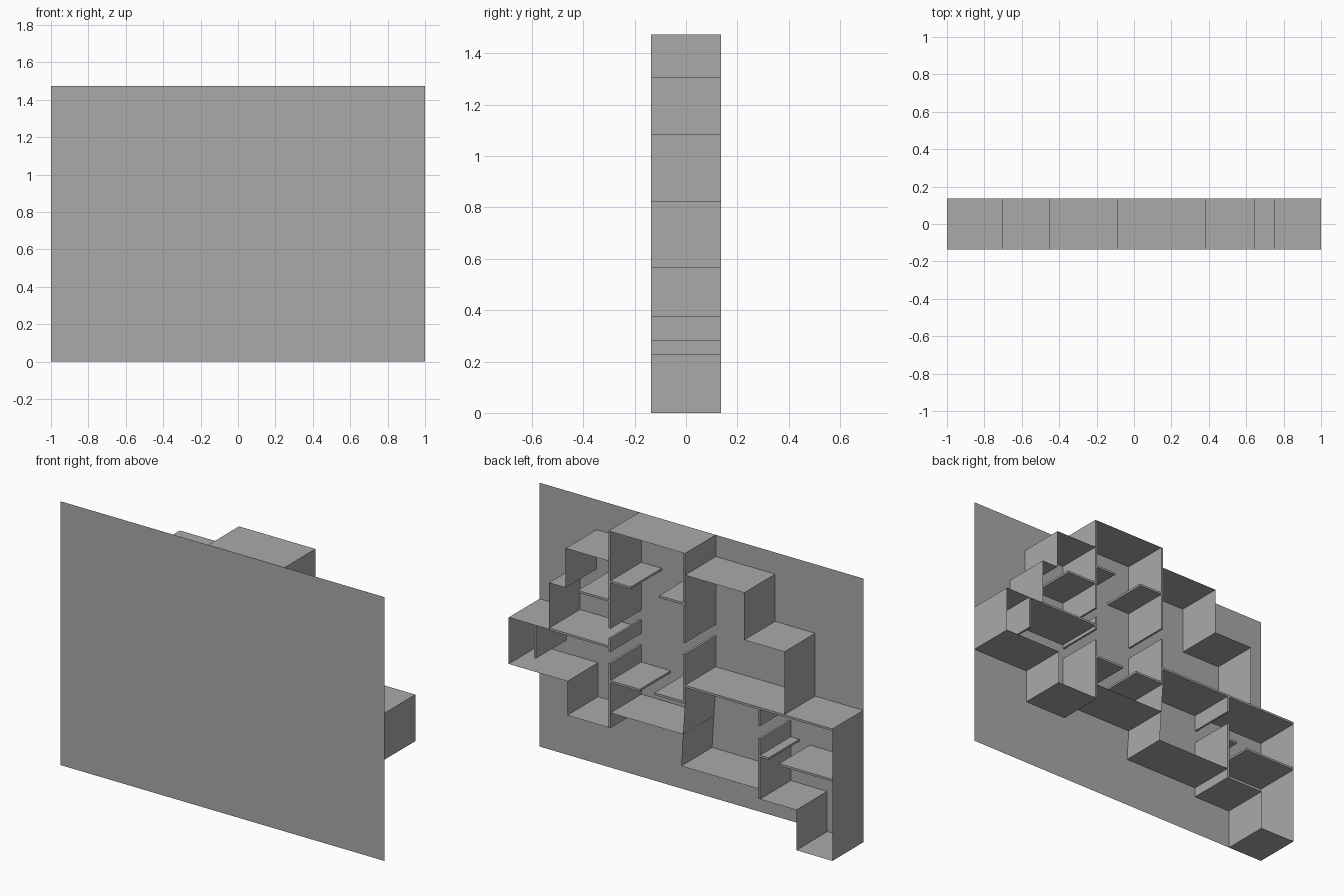
import bpy, bmesh

cube = bpy.data.objects.get("Cube")
if cube:
    bpy.data.objects.remove(cube, do_unlink=True)

DEPTH = 0.136   # half depth of every wall and floor
THICK = 0.012   # thickness of dividers and ledges
TOP = 1.473

grey = bpy.data.materials.new("plain grey")
grey.use_nodes = True
colour = (0.4, 0.4, 0.4, 1)
grey.diffuse_color = colour
grey.node_tree.nodes["Principled BSDF"].inputs["Base Color"].default_value = colour


def finish(name, bm):
    mesh = bpy.data.meshes.new(name)
    bm.to_mesh(mesh)
    bm.free()
    mesh.materials.append(grey)
    obj = bpy.data.objects.new(name, mesh)
    bpy.context.collection.objects.link(obj)
    return obj


def shell(name, path):
    """Extrude an x-z path through the depth as a thin sheet."""
    bm = bmesh.new()
    rows = [[bm.verts.new((x, y, z)) for x, z in path] for y in (-DEPTH, DEPTH)]
    for i in range(len(path) - 1):
        bm.faces.new((rows[0][i], rows[0][i + 1], rows[1][i + 1], rows[1][i]))
    return finish(name, bm)


def slab(name, x0, x1, z0, z1):
    """Box through the full depth."""
    bm = bmesh.new()
    bmesh.ops.create_cube(bm, size=1)
    for v in bm.verts:
        v.co = ((x0 + x1) / 2 + v.co.x * (x1 - x0), v.co.y * 2 * DEPTH,
                (z0 + z1) / 2 + v.co.z * (z1 - z0))
    return finish(name, bm)


def wall(name, x, z0, z1):
    return slab(name, x - THICK / 2, x + THICK / 2, z0, z1)


def ledge(name, x0, x1, z):
    return slab(name, x0, x1, z - THICK, z)


# Front panel
bm = bmesh.new()
bm.faces.new([bm.verts.new((x, -DEPTH, z)) for x, z in
              ((-1, 0), (1, 0), (1, TOP), (-1, TOP))])
finish("front_panel", bm)

# Outer shells of the rooms
shell("central_roof", [(0.375, TOP), (-0.08, TOP)])
shell("upper_left_shell", [(0.375, 1.305), (0.648, 1.305), (0.648, 1.085),
                           (0.75, 1.085), (0.75, 0.825)])
shell("lower_left_shell", [(0.75, 0.825), (1, 0.825), (1, 0.565), (0.638, 0.565),
                           (0.638, 0.375), (0.375, 0.375)])
shell("upper_right_shell", [(-0.085, 1.352), (-0.455, 1.352), (-0.455, 1.088),
                            (-0.703, 1.088), (-0.703, 0.735)])
shell("lower_right_shell", [(-0.703, 0.735), (-1, 0.735), (-1, 0), (-0.777, 0),
                            (-0.777, 0.225), (-0.548, 0.225), (-0.548, 0.28),
                            (-0.065, 0.28)])
shell("central_floor", [(0.375, 0.46), (-0.078, 0.46)])

# Finely stepped wall between the centre and the corridor
steps = 23
path = []
for i in range(steps):
    x = -0.088 + 0.023 * i / steps
    for k in (i, i + 1):
        path.append((x, 0.635 - 0.355 * k / steps))
shell("stepped_wall", path)

# Floors shared by two rooms
ledge("upper_left_floor", 0.375, 0.75, 0.832)
ledge("upper_right_floor", -1, -0.08, 0.737)

# Dividing walls with door gaps
for name, x, spans in (
        ("left_divider", 0.377, ((0.93, TOP), (0.80, 0.875), (0.375, 0.735))),
        ("right_divider", -0.083, ((0.973, TOP), (0.635, 0.908))),
        ("corridor_divider", -0.546, ((0.633, 0.735), (0.225, 0.56))),
        ("far_left_divider", 0.838, ((0.64, 0.825),))):
    for n, (z0, z1) in enumerate(spans):
        wall(f"{name}_{n + 1}", x, z0, z1)

# Ledges
for name, x0, x1, z in (
        ("upper_centre_ledge_left", 0.245, 0.375, 1.197),
        ("upper_centre_ledge_right", -0.08, 0.071, 1.195),
        ("upper_left_ledge", 0.375, 0.573, 1.09),
        ("lower_centre_ledge_left", 0.19, 0.375, 0.64),
        ("lower_centre_ledge_right", -0.08, 0.10, 0.645),
        ("lower_right_ledge_small", -0.605, -0.55, 0.47),
        ("lower_right_ledge_wide", -1, -0.67, 0.455)):
    ledge(name, x0, x1, z)
